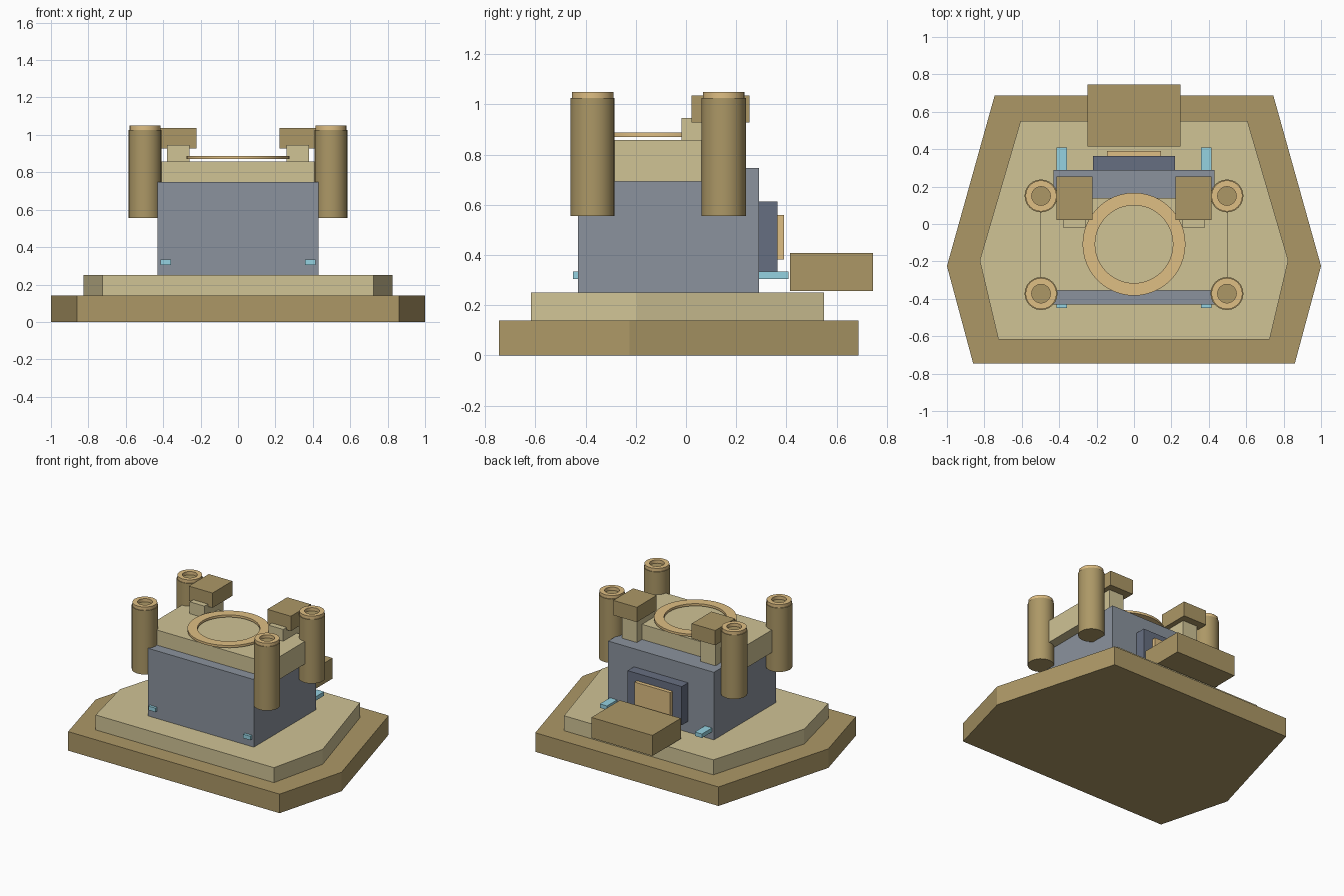
import bpy, bmesh, math

if "Cube" in bpy.data.objects:
    bpy.data.objects.remove(bpy.data.objects["Cube"])


def material(name, r, g, b):
    m = bpy.data.materials.new(name)
    m.diffuse_color = (r ** 2.2, g ** 2.2, b ** 2.2, 1)
    m.use_nodes = True
    m.node_tree.nodes["Principled BSDF"].inputs["Base Color"].default_value = m.diffuse_color
    return m


STONE = material("dark_sand", 0.67, 0.59, 0.40)
SAND = material("light_sand", 0.81, 0.76, 0.58)
WALL = material("blue_grey", 0.54, 0.57, 0.61)
DARK = material("dark_blue_grey", 0.40, 0.43, 0.50)
TRIM = material("warm_trim", 0.87, 0.74, 0.51)
GLOW = material("pale_cyan", 0.58, 0.82, 0.88)


def finish(name, bm, mat, smooth=False):
    bmesh.ops.recalc_face_normals(bm, faces=bm.faces)
    me = bpy.data.meshes.new(name)
    bm.to_mesh(me)
    bm.free()
    me.materials.append(mat)
    ob = bpy.data.objects.new(name, me)
    bpy.context.collection.objects.link(ob)
    if smooth:
        bpy.ops.object.select_all(action='DESELECT')
        ob.select_set(True)
        bpy.context.view_layer.objects.active = ob
        bpy.ops.object.shade_smooth_by_angle(angle=math.radians(35))
    return ob


def slab(name, pts, z0, z1, mat):
    """Extrude a flat outline from z0 to z1."""
    bm = bmesh.new()
    face = bm.faces.new([bm.verts.new((x, y, z0)) for x, y in pts])
    ext = bmesh.ops.extrude_face_region(bm, geom=[face])
    for v in ext["geom"]:
        if isinstance(v, bmesh.types.BMVert):
            v.co.z = z1
    return finish(name, bm, mat)


def box(name, x0, x1, y0, y1, z0, z1, mat):
    return slab(name, [(x0, y0), (x1, y0), (x1, y1), (x0, y1)], z0, z1, mat)


def mirrored(half):
    return half + [(-x, y) for x, y in reversed(half)]


def lathe(name, x, y, profile, n, mat, closed=False):
    """Revolve (radius, z) points about a vertical axis; cap the ends if open."""
    bm = bmesh.new()
    rings = [[bm.verts.new((x + r * math.cos(2 * math.pi * i / n),
                            y + r * math.sin(2 * math.pi * i / n), z))
              for i in range(n)] for r, z in profile]
    pairs = list(zip(rings, rings[1:]))
    if closed:
        pairs.append((rings[-1], rings[0]))
    else:
        bm.faces.new(rings[0])
        bm.faces.new(rings[-1])
    for a, b in pairs:
        for i in range(n):
            j = (i + 1) % n
            bm.faces.new((a[i], a[j], b[j], b[i]))
    return finish(name, bm, mat, smooth=True)


def tube(name, x, y, r_in, r_out, z0, z1, n, mat):
    return lathe(name, x, y, [(r_in, z0), (r_out, z0), (r_out, z1), (r_in, z1)], n, mat, True)


# Stepped six-sided base
slab("base_lower", mirrored([(0.86, -0.745), (1.0, -0.225), (0.745, 0.687)]), 0, 0.14, STONE)
slab("base_upper", mirrored([(0.725, -0.618), (0.825, -0.195), (0.607, 0.55)]), 0.14, 0.25, SAND)

# Main block and roof slab
box("main_block", -0.43, 0.43, -0.43, 0.29, 0.25, 0.747, WALL)
box("roof_slab", -0.50, 0.50, -0.355, 0.14, 0.692, 0.858, SAND)
tube("roof_ring", 0, -0.108, 0.208, 0.275, 0.871, 0.888, 48, TRIM)

# Corner posts with rims
for sx, side in ((-1, "left"), (1, "right")):
    for y, end in ((-0.372, "front"), (0.15, "back")):
        x = sx * 0.497
        lathe(f"{end}_{side}_post", x, y, [(0.088, 0.555), (0.088, 1.025)], 24, STONE)
        tube(f"{end}_{side}_post_rim", x, y, 0.05, 0.083, 1.02, 1.049, 24, TRIM)

    # Rear roof turrets and side light strips
    a, b = sorted((sx * 0.26, sx * 0.38))
    box(f"{side}_turret_stem", a, b, -0.018, 0.20, 0.747, 0.945, SAND)
    a, b = sorted((sx * 0.223, sx * 0.415))
    box(f"{side}_turret_head", a, b, 0.022, 0.253, 0.927, 1.036, STONE)
    a, b = sorted((sx * 0.357, sx * 0.415))
    box(f"{side}_light_strip", a, b, -0.45, 0.408, 0.305, 0.334, GLOW)

# Rear doorway and step
box("door_frame", -0.22, 0.22, 0.28, 0.364, 0.33, 0.614, DARK)
box("door_panel", -0.145, 0.145, 0.36, 0.391, 0.383, 0.56, TRIM)
box("rear_step", -0.248, 0.248, 0.415, 0.745, 0.257, 0.408, STONE)
